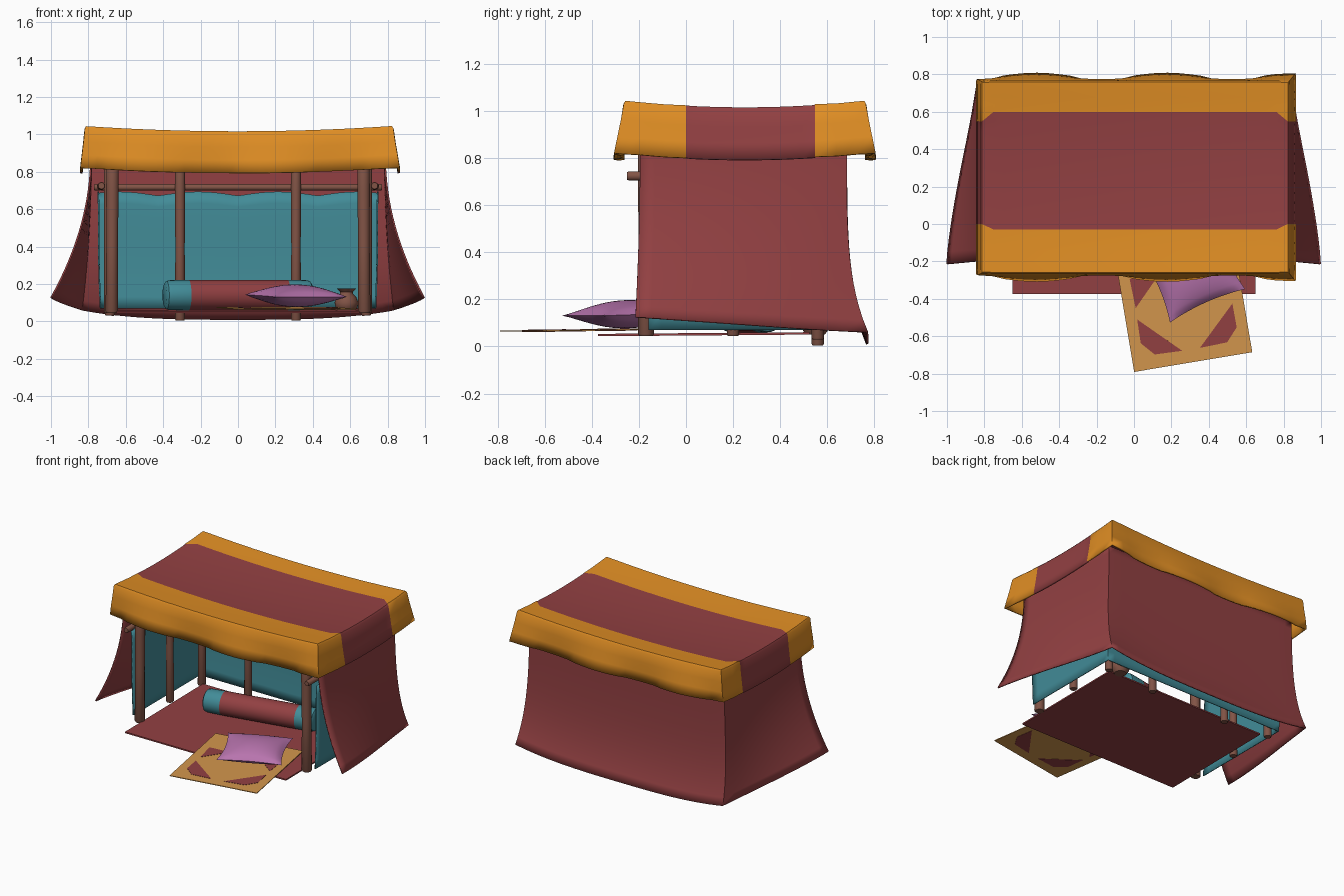
import bpy, bmesh, math
from mathutils import Vector, Matrix

if "Cube" in bpy.data.objects:
    bpy.data.objects.remove(bpy.data.objects["Cube"])


def material(name, r, g, b):
    m = bpy.data.materials.new(name)
    m.diffuse_color = [(c / 255 / 12.92 if c < 11 else ((c / 255 + .055) / 1.055) ** 2.4)
                       for c in (r, g, b)] + [1]
    m.use_nodes = True
    m.node_tree.nodes["Principled BSDF"].inputs["Base Color"].default_value = m.diffuse_color
    return m


RED = material("faded red cloth", 146, 64, 66)
ORANGE = material("orange cloth", 224, 142, 36)
TEAL = material("teal cloth", 66, 140, 152)
PURPLE = material("purple cloth", 184, 116, 174)
TAN = material("tan mat", 210, 150, 76)
WOOD = material("brown wood", 130, 84, 70)


def finish(bm, name, mats, thick=0, angle=40):
    bmesh.ops.remove_doubles(bm, verts=bm.verts, dist=1e-5)
    bmesh.ops.recalc_face_normals(bm, faces=bm.faces)
    me = bpy.data.meshes.new(name)
    bm.to_mesh(me)
    bm.free()
    ob = bpy.data.objects.new(name, me)
    bpy.context.collection.objects.link(ob)
    for m in mats:
        me.materials.append(m)
    bpy.ops.object.select_all(action='DESELECT')
    ob.select_set(True)
    bpy.context.view_layer.objects.active = ob
    bpy.ops.object.shade_smooth_by_angle(angle=math.radians(angle))
    if thick:
        s = ob.modifiers.new("cloth thickness", 'SOLIDIFY')
        s.thickness = thick
        s.offset = 0
    return ob


def sheet(bm, rows, loop=False):
    """Quads between rows of points."""
    vs = [[bm.verts.new(p) for p in row] for row in rows]
    n = len(vs[0])
    for a, b in zip(vs, vs[1:]):
        for i in range(n if loop else n - 1):
            j = (i + 1) % n
            bm.faces.new((a[i], a[j], b[j], b[i]))
    return vs


def lathe(profile, segs=20):
    bm = bmesh.new()
    rows = [[(r * math.cos(2 * math.pi * i / segs), r * math.sin(2 * math.pi * i / segs), z)
             for i in range(segs)] for r, z in profile]
    vs = sheet(bm, rows, True)
    bm.faces.new(vs[0])
    bm.faces.new(vs[-1])
    return bm


def pole(name, a, b, r):
    a, b = Vector(a), Vector(b)
    d = b - a
    L = d.length
    bm = lathe([(r * .85, 0), (r, .008), (r * .93, L * .4), (r, L * .7), (r, L - .008), (r * .85, L)], 14)
    ob = finish(bm, name, [WOOD])
    ob.location = a
    ob.rotation_euler = d.to_track_quat('Z', 'Y').to_euler()


def spread(a, b, n):
    return [a + (b - a) * i / n for i in range(n + 1)]


# canopy: sagging top with a flared skirt
xs = spread(-.81, .82, 28)
ys = spread(-.255, -.03, 4) + spread(-.03, .6, 12)[1:] + spread(.6, .755, 4)[1:]
rows = []
for j, y in enumerate(ys):
    row = []
    for i, x in enumerate(xs):
        yy = y
        if i in (0, len(xs) - 1):      # stripe narrows at the ends
            yy = y + .03 if j == 4 else (y - .05 if j == 16 else y)
        X, Y = x / .82, (y - .25) / .505
        row.append((x, yy, .982 + .028 * X * X + .028 * Y * Y))
    rows.append(row)
bm = bmesh.new()
sheet(bm, rows)
for f in bm.faces:
    y = f.calc_center_median().y
    f.material_index = 0 if -.03 < y < .59 else 1
for dz, out in ((-.008, .006), (-.07, .01), (-.07, .012), (-.07, .012)):
    edge = [e for e in bm.edges if e.is_boundary]
    new = bmesh.ops.extrude_edge_only(bm, edges=edge)['geom']
    verts = [g for g in new if isinstance(g, bmesh.types.BMVert)]
    ends_x = (min(v.co.x for v in verts) + .001, max(v.co.x for v in verts) - .001)
    ends_y = (min(v.co.y for v in verts) + .014, max(v.co.y for v in verts) - .014)
    for v in verts:
        x, y = v.co.x, v.co.y
        if x < ends_x[0]:
            v.co.x -= out * .7
        if x > ends_x[1]:
            v.co.x += out
        wob = .005 * math.sin(x * 9) * (dz < -.05)
        if y < ends_y[0]:
            v.co.y -= out * .8 + wob
        if y > ends_y[1]:
            v.co.y += out * .8 + wob
        v.co.z += dz
    for f in (g for g in new if isinstance(g, bmesh.types.BMFace)):
        c = f.calc_center_median()
        f.material_index = 0 if 0 < c.y < .555 and abs(c.x) > .79 else 1
finish(bm, "canopy", [RED, ORANGE], .014)


def u_path(hx, y0, y1):
    """Open-fronted plan: left side, back, right side."""
    side = spread(y0, y1, 14)
    return [(-hx, y) for y in side] + [(x, y1) for x in spread(-hx, hx, 28)[1:-1]] + \
           [(hx, y) for y in reversed(side)]


# outer drape flaring toward the ground and the front
rows = []
for t in spread(0, 1, 16):
    row = []
    for x, y in u_path(.785, -.195, .68):
        k = (y + .195) / .875                      # 0 front, 1 back
        flare = (.21 - .16 * k ** 1.3) * t * t
        if x < 0:
            flare *= 1.02
        low = .125 - .065 * k - .05 * k ** 12 * (1 - (abs(x) / .785) ** 3)
        row.append((x * (1 + flare / .785), y + .09 * k ** 8 * t ** 4 - .02 * t * t * (1 - k) ** 3,
                    .89 + (low - .89) * t))
    rows.append(row)
bm = bmesh.new()
sheet(bm, rows)
finish(bm, "outer_drape", [RED], .01)

# inner curtain with scalloped top
rows = []
for t in spread(0, 1, 10):
    row = []
    for x, y in u_path(.735, -.16, .61):
        s = x if y > .609 else y + .2
        top = .68 + .022 * (abs(math.sin(s * 7.5)) - .4)
        bulge = .012 * math.sin(math.pi * t) + .018 * (1 - t) ** 6
        row.append((x * (1 + bulge), y + bulge * (y > .5), top + (.07 - top) * t))
    rows.append(row)
bm = bmesh.new()
sheet(bm, rows)
finish(bm, "inner_curtain", [TEAL], .008)

# frame poles and rails
for s, side in ((-1, "left"), (1, "right")):
    pole(side + "_front_pole", (s * .675, -.17, .045), (s * .67, -.17, .97), .034)
    pole(side + "_middle_pole", (s * .69, .2, .045), (s * .69, .2, .97), .027)
    pole(side + "_back_pole", (s * .685, .56, .03), (s * .68, .56, .97), .027)
    pole(side + "_inner_back_pole", (s * .31 - .0, .56, .005), (s * .31, .56, .97), .027)
    pole(side + "_rail", (s * .73, -.25, .725), (s * .735, .64, .72), .02)
pole("back_rail", (-.77, .58, .717), (.77, .58, .717), .018)


def slab(bm, pts, h, mat=0):
    base = [bm.verts.new((x, y, -h / 2)) for x, y in pts]
    top = [bm.verts.new((x, y, h / 2)) for x, y in pts]
    fs = [bm.faces.new(base), bm.faces.new(top)]
    for i in range(len(pts)):
        j = (i + 1) % len(pts)
        fs.append(bm.faces.new((base[i], base[j], top[j], top[i])))
    for f in fs:
        f.material_index = mat


def rect(x, y):
    return [(-x, -y), (x, -y), (x, y), (-x, y)]


# ground rug
bm = bmesh.new()
slab(bm, rect(.65, .45), .01)
rug = finish(bm, "ground_rug", [RED])
rug.location = (0, .075, .052)
rug.rotation_euler.x = .008

# small mat with cut-through patches
bm = bmesh.new()
slab(bm, rect(.32, .355), .005)
front = [(-.258, -.081), (-.048, -.286), (-.196, -.281), (-.26, -.21)]
back = [(-.256, -.02), (-.262, .14), (-.11, .13)]
for s in (1, -1):
    for p in (front, back):
        slab(bm, [(x * s, y) for x, y in p], .009, 1)
mat = finish(bm, "small_mat", [TAN, RED])
mat.location = (.258, -.388, .07)
mat.rotation_euler = (.014, 0, math.radians(9.5))

# pillow: two puffed faces with pinched sides
bm = bmesh.new()
for s in (1, -1):
    rows = []
    for v in spread(-1, 1, 18):
        row = []
        for u in spread(-1, 1, 18):
            a, b = 1 - u * u, 1 - v * v
            row.append((.22 * u * (1 - .1 * b), .205 * v * (1 - .1 * a), s * .06 * (a * b) ** .6))
        rows.append(row)
    sheet(bm, rows)
pillow = finish(bm, "pillow", [PURPLE], 0, 70)
pillow.location = (.31, -.25, .137)
pillow.rotation_euler = (.03, 0, math.radians(24))

# bolster with contrasting ends
bm = lathe([(.06, -.4), (.076, -.39), (.08, -.37), (.082, -.27), (.082, .27), (.08, .37), (.076, .39), (.06, .4)], 28)
for f in bm.faces:
    f.material_index = 1 if abs(f.calc_center_median().z) > .275 else 0
bolster = finish(bm, "bolster", [RED, TEAL])
bolster.matrix_world = Matrix.Translation((0, .27, .14)) @ Matrix.Rotation(.2, 4, 'Z') @ Matrix.Rotation(math.pi / 2, 4, 'Y')

# clay pot
pot = finish(lathe([(.04, 0), (.058, .025), (.064, .05), (.052, .08), (.035, .098), (.034, .108),
                    (.052, .125), (.044, .125), (.026, .108), (.026, .09)], 24), "pot", [WOOD])
pot.location = (.58, .55, .05)
